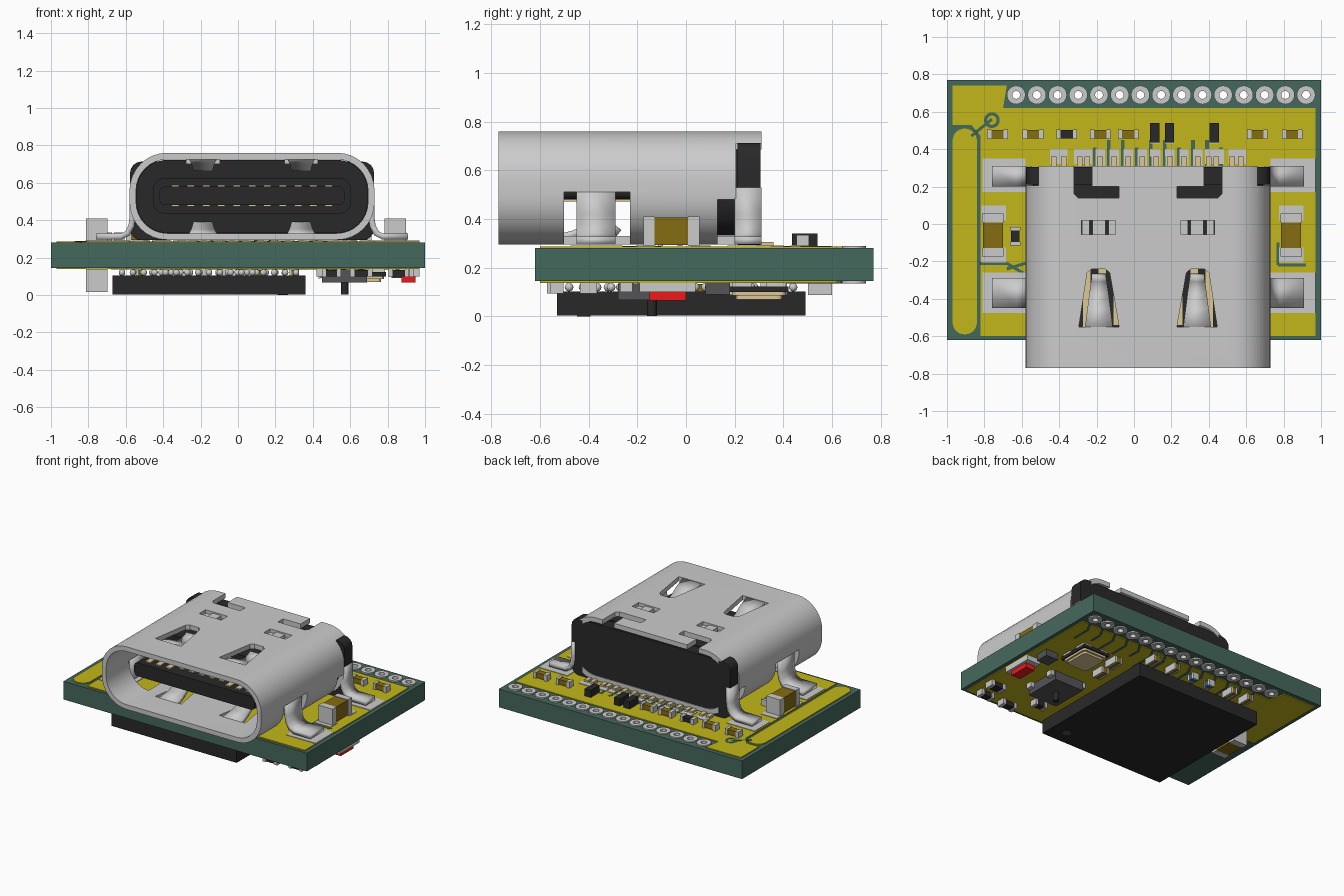
import bpy, bmesh
from math import sin, cos, pi
from mathutils import Vector, Matrix

if "Cube" in bpy.data.objects:
    bpy.data.objects.remove(bpy.data.objects["Cube"])

def mat(name, r, g, b):
    m = bpy.data.materials.new(name)
    m.diffuse_color = (r, g, b, 1)
    m.use_nodes = True
    m.node_tree.nodes["Principled BSDF"].inputs["Base Color"].default_value = m.diffuse_color
    return m

GREEN = mat("solder_green", .06, .14, .11)
COPPER = mat("copper_yellow", .54, .47, .01)
BLACK = mat("black_plastic", .022, .022, .022)
BROWN = mat("ceramic_brown", .24, .15, .006)
GOLD = mat("gold", .72, .58, .3)
RED = mat("red_lens", .85, .01, .01)
DARK = mat("dark_grey", .09, .09, .1)
BLUE = mat("blue_body", .03, .12, .25)
CX, CZ = .075, .5275            # centre of the socket
SIDES = (-1, 1)

def prism(bm, pts, a, b, axis='z', hole=None):
    """Extrude a closed outline from a to b, optionally with a matching inner outline."""
    def ring(p, w):
        return [bm.verts.new((u, v, w) if axis == 'z' else (u, w, v)) for u, v in p]
    o0, o1 = ring(pts, a), ring(pts, b)
    n = len(pts)
    def wall(p, q):
        for i in range(n):
            bm.faces.new((p[i], p[(i + 1) % n], q[(i + 1) % n], q[i]))
    wall(o0, o1)
    if hole:
        i0, i1 = ring(hole, a), ring(hole, b)
        wall(i1, i0); wall(i0, o0); wall(o1, i1)
    else:
        bm.faces.new(o0[::-1]); bm.faces.new(o1)

def rect(x0, x1, y0, y1):
    return [(x0, y0), (x1, y0), (x1, y1), (x0, y1)]

def box(bm, x0, x1, y0, y1, z0, z1):
    prism(bm, rect(x0, x1, y0, y1), z0, z1)

def rounded(cx, cy, hw, hh, r, n=8):
    out = []
    for k, (sx, sy) in enumerate(((1, 1), (-1, 1), (-1, -1), (1, -1))):
        for i in range(n + 1):
            t = (k + i / n) * pi / 2
            out.append((cx + sx * (hw - r) + r * cos(t), cy + sy * (hh - r) + r * sin(t)))
    return out

def circle(x, y, r, n=20):
    return [(x + r * cos(2 * pi * i / n), y + r * sin(2 * pi * i / n)) for i in range(n)]

def line(bm, p, q, w, z0, z1):
    p, q = Vector(p), Vector(q)
    d = (q - p).normalized() * w / 2
    e = Vector((-d.y, d.x))
    prism(bm, [tuple(v) for v in (p - e, q - e, q + e, p + e)], z0, z1)

def finish(name, bm, m=None, smooth=False):
    bmesh.ops.recalc_face_normals(bm, faces=bm.faces[:])
    me = bpy.data.meshes.new(name)
    bm.to_mesh(me); bm.free()
    ob = bpy.data.objects.new(name, me)
    bpy.context.collection.objects.link(ob)
    if m: me.materials.append(m)
    if smooth: soften(ob)
    return ob

def select(ob):
    bpy.ops.object.select_all(action='DESELECT')
    ob.select_set(True)
    bpy.context.view_layer.objects.active = ob

def soften(ob):
    select(ob)
    bpy.ops.object.shade_smooth_by_angle(angle=.6)

def cut(ob, bm):
    tool = finish("cutter", bm)
    tool.hide_render = True
    mod = ob.modifiers.new("cut", 'BOOLEAN')
    mod.operation, mod.solver, mod.object = 'DIFFERENCE', 'EXACT', tool
    select(ob)
    bpy.ops.object.modifier_apply(modifier="cut")
    bpy.data.objects.remove(tool)

def boxes(name, rows, m=None):
    bm = bmesh.new()
    for r in rows: box(bm, *r)
    return finish(name, bm, m)

def chips(name, specs, z0, z1, m, along='x'):
    """Two-terminal parts: body in the middle, grey metal ends. spec = x, y, length, width"""
    body, ends = bmesh.new(), bmesh.new()
    for x, y, l, w in specs:
        for bm, a, b, g in ((body, -.3, .3, .004), (ends, -.5, -.3, 0), (ends, .3, .5, 0)):
            u, v = (x, y) if along == 'x' else (y, x)
            r = (u + a * l, u + b * l, v - w / 2 + g, v + w / 2 - g)
            if along == 'y': r = r[2:] + r[:2]
            box(bm, *r, z0 + g, z1 - g)
    finish(name + "_bodies", body, m)
    finish(name + "_terminals", ends)

# circuit board with a row of plated holes
PINS = [-.63 + .1107 * i for i in range(15)]
board = boxes("circuit_board", [(-1, 1, -.62, .77, .145, .28)], GREEN)
bm, ringbm = bmesh.new(), bmesh.new()
for x in PINS:
    prism(bm, circle(x, .69, .035), 0, .4)
    prism(ringbm, circle(x, .69, .05), .136, .29, hole=circle(x, .69, .021))
cut(board, bm)
finish("plated_holes", ringbm, None, True)

# copper on both faces
bm = bmesh.new()
prism(bm, [(-.82, -.6), (.97, -.6), (.97, .62), (-.7, .62), (-.68, .74), (-.97, .74), (-.97, .53), (-.87, .53), (-.82, .47)], .28, .287)
prism(bm, rounded(-.905, -.04, .065, .55, .064), .28, .287)
finish("top_copper", bm, COPPER)
bm = bmesh.new()
prism(bm, [(-.6, -.6), (.97, -.6), (.97, .62), (-.68, .62), (-.7, .74), (-.97, .74), (-.97, .1), (-.6, .1)], .138, .145)
finish("bottom_copper", bm, COPPER)

# bare gaps and traces drawn over the copper
bm = bmesh.new()
for p, q in (((-.87, .47), (-.76, .56)), ((-.82, -.21), (-.68, -.21)), ((-.68, -.21), (-.58, -.27)), ((-.68, -.24), (-.58, -.21)),
             ((.77, -.22), (.92, -.22)), ((.77, -.22), (.77, -.1))):
    line(bm, p, q, .016, .28, .289)
prism(bm, circle(-.76, .555, .042), .28, .2885, hole=circle(-.76, .555, .025))
for i in range(10):
    x = -.21 + .075 * i
    line(bm, (x, .31), (x, .45 if i % 3 else .41), .02, .28, .2885)
for i, x in enumerate(PINS[1:]):
    line(bm, (x, .64), (x - .05, .55), .018, .136, .145)
    line(bm, (x - .05, .55), (x - .05, .46 - .05 * (i % 3)), .018, .136, .145)
finish("traces", bm, GREEN)

# connector shell
shell = bmesh.new()
prism(shell, rounded(CX, CZ, .655, .2325, .2), -.77, .31, 'y', rounded(CX, CZ, .62, .1975, .166))
shell = finish("connector_shell", shell)
bm = bmesh.new()
for s in SIDES:
    X = lambda d: CX + s * d
    prism(bm, [(X(.155), -.55), (X(.205), -.26), (X(.23), -.24), (X(.30), -.24), (X(.325), -.26), (X(.37), -.55)], .2, .9)
    prism(bm, [(X(.395), .35), (X(.395), .16), (X(.375), .14), (X(.155), .14), (X(.155), .2), (X(.30), .2), (X(.30), .35)], .65, .9)
    box(bm, X(.175), X(.355), -.055, .02, .65, .9)
    box(bm, X(.46), X(.8), -.5, -.23, .2, .51)
    box(bm, X(.46), X(.8), .13, .2, .2, .48)
    box(bm, X(.56), X(.8), .205, .4, .2, .71)
cut(shell, bm)
soften(shell)

# spring tongues, bridge dents and solder legs bent out of the shell
springs, dents, legs = bmesh.new(), bmesh.new(), bmesh.new()
def sheet(bm, rows):
    rows = [[bm.verts.new(p) for p in r] for r in rows]
    for a, b in zip(rows, rows[1:]):
        bm.faces.new((a[0], a[1], b[1], b[0]))
for s in SIDES:
    X = CX + s * .2625
    for f in SIDES:
        sheet(springs, [[(X + k * w, y, CZ + f * z) for k in SIDES] for y, z, w in
              ((-.56, .215, .075), (-.46, .19, .062), (-.38, .155, .052), (-.34, .15, .047), (-.30, .165, .042), (-.275, .185, .038))])
    box(dents, X - .035, X + .035, -.06, .025, .715, .75)
    for w in (-.09, .05):
        box(dents, X + w, X + w + .04, -.06, .025, .7, .735)
    for y0, y1 in ((-.45, -.29), (.2, .31)):
        sheet(legs, [[(CX + s * d, y, z) for y in (y0, y1)] for d, z in
              ((.638, .53), (.638, .42), (.645, .37), (.665, .33), (.70, .312), (.835, .312))])
for name, b in (("spring_tongues", springs), ("solder_legs", legs)):
    ob = finish(name, b)
    mod = ob.modifiers.new("thickness", 'SOLIDIFY')
    mod.thickness, mod.offset = .032, 0
    soften(ob)
finish("shell_bridges", dents)

# black insulator and tongue
bm = bmesh.new()
prism(bm, rounded(CX, CZ, .618, .195, .165), .1, .215, 'y')
finish("insulator_plug", bm, BLACK, True)
bm = bmesh.new()
prism(bm, rounded(CX, .503, .652, .21, .06, 4), .212, .305, 'y')
finish("insulator_back", bm, BLACK, True)
bm = bmesh.new()
prism(bm, rounded(CX, .53, .53, .095, .06, 4), -.2, .11, 'y')
prism(bm, rounded(CX, .53, .495, .05, .03, 4), -.62, -.19, 'y')
finish("contact_tongue", bm, BLACK, True)
boxes("tongue_contacts", [(CX + k * .082 - .02, CX + k * .082 + .02, -.58 if abs(k) > 2 else -.54, -.19, z, z + .01)
      for k in range(-5, 6) for z in (.472, .578)], GOLD)

# connector pads and gold feet
feet = [-.43, -.375, -.29, -.25, .525, .57] + [-.18 + .0745 * i for i in range(8)] + [.40, .44]
boxes("connector_feet", [(x - .015, x + .015, .29, .36, .29, .305) for x in feet], GOLD)
pads = [(-.45, -.355, .32, .4), (-.32, -.225, .32, .4), (.38, .48, .32, .4), (.505, .6, .32, .4)]
pads += [(x - .025, x + .025, .31, .4) for x in feet[6:14]]
for x0, x1 in ((-.81, -.58), (.73, .97)):
    pads += [(x0, x1, -.475, -.26), (x0, x1, .17, .35)]
for x in (-.75, .84):
    pads += [(x - .065, x + .065, y, y + .08) for y in (-.205, .02)]
pads += [(x - .025, x + .025, y, y + .04) for x in (.11, .19, .43) for y in (.36, .43)]
boxes("solder_pads", [p + (.28, .291) for p in pads])

# parts on the top face
chips("large_capacitors", [(-.755, -.06, .23, .115), (.84, -.06, .23, .115)], .29, .41, BROWN, 'y')
row = [-.73, -.54, -.18, -.03, .66, .845]
chips("small_capacitors", [(x, .48, .11, .052) for x in row], .29, .335, BROWN)
chips("small_resistor", [(-.36, .48, .11, .052)], .29, .33, BLACK)
chips("side_resistor", [(-.635, -.065, .1, .055)], .29, .335, BLACK, 'y')
boxes("diodes", [(x - .025, x + .025, .435, .54, .287, .34) for x in (.11, .19, .43)], BLACK)

# main processor with solder balls underneath the board
chip = bmesh.new()
prism(chip, rect(-.67, .36, -.53, .49), .003, .103)
finish("processor", chip, BLACK)
bm = bmesh.new()
prism(bm, circle(.24, -.42, .028), .0005, .01)
finish("processor_marker", bm, DARK)
bm = bmesh.new()
for inset in (.05, .11):
    n = 17
    for i in range(n):
        t = i / (n - 1)
        x = -.67 + inset + t * (1.03 - 2 * inset)
        y = -.53 + inset + t * (1.02 - 2 * inset)
        for p in ((x, -.53 + inset), (x, .49 - inset), (-.67 + inset, y), (.36 - inset, y)):
            bmesh.ops.create_icosphere(bm, subdivisions=2, radius=.018, matrix=Matrix.Translation((*p, .12)))
finish("solder_balls", bm, None, True)

# push button
boxes("button_base", [(.45, .69, -.28, 0, .068, .135)], DARK)
boxes("button_contacts", [(x, x + .05, y, y + .05, .1, .138) for x in (.42, .67) for y in (-.27, -.06)])
bm = bmesh.new()
prism(bm, circle(.57, -.14, .02), .002, .07)
finish("button_post", bm, BLACK, True)

# red indicator light
boxes("light_base", [(.86, .97, -.19, .04, .1, .138)])
boxes("light_lens", [(.875, .95, -.15, 0, .066, .105)], RED)

# crystal
boxes("crystal_base", [(.57, .79, .18, .42, .1, .122)], BLACK)
boxes("crystal_pads", [(x, x + .07, y, y + .08, .12, .138) for x in (.575, .715) for y in (.19, .33)])
bm = bmesh.new()
prism(bm, rounded(.68, .3, .1, .11, .02, 3), .085, .1)
prism(bm, rounded(.68, .3, .085, .095, .02, 3), .07, .085)
finish("crystal_lid", bm, GOLD)

# small parts on the bottom face
chips("bottom_large_capacitor", [(-.755, .1, .23, .115)], .015, .138, BROWN, 'y')
chips("bottom_capacitors", [(x, .55, .05, .1) for x in (.3, .12, -.38, -.52)] + [(.48, .36, .06, .11), (.46, .2, .06, .1)], .088, .138, BROWN)
chips("bottom_inductors", [(x, .55, .06, .05) for x in (-.06, -.2)], .09, .138, BLUE, 'y')
chips("bottom_resistors", [(.88, -.4, .12, .07), (.66, -.54, .12, .06), (.5, -.4, .1, .055), (.86, -.53, .11, .055)], .095, .138, BLACK)
boxes("regulator", [(.82, .92, .08, .18, .09, .138)], DARK)
